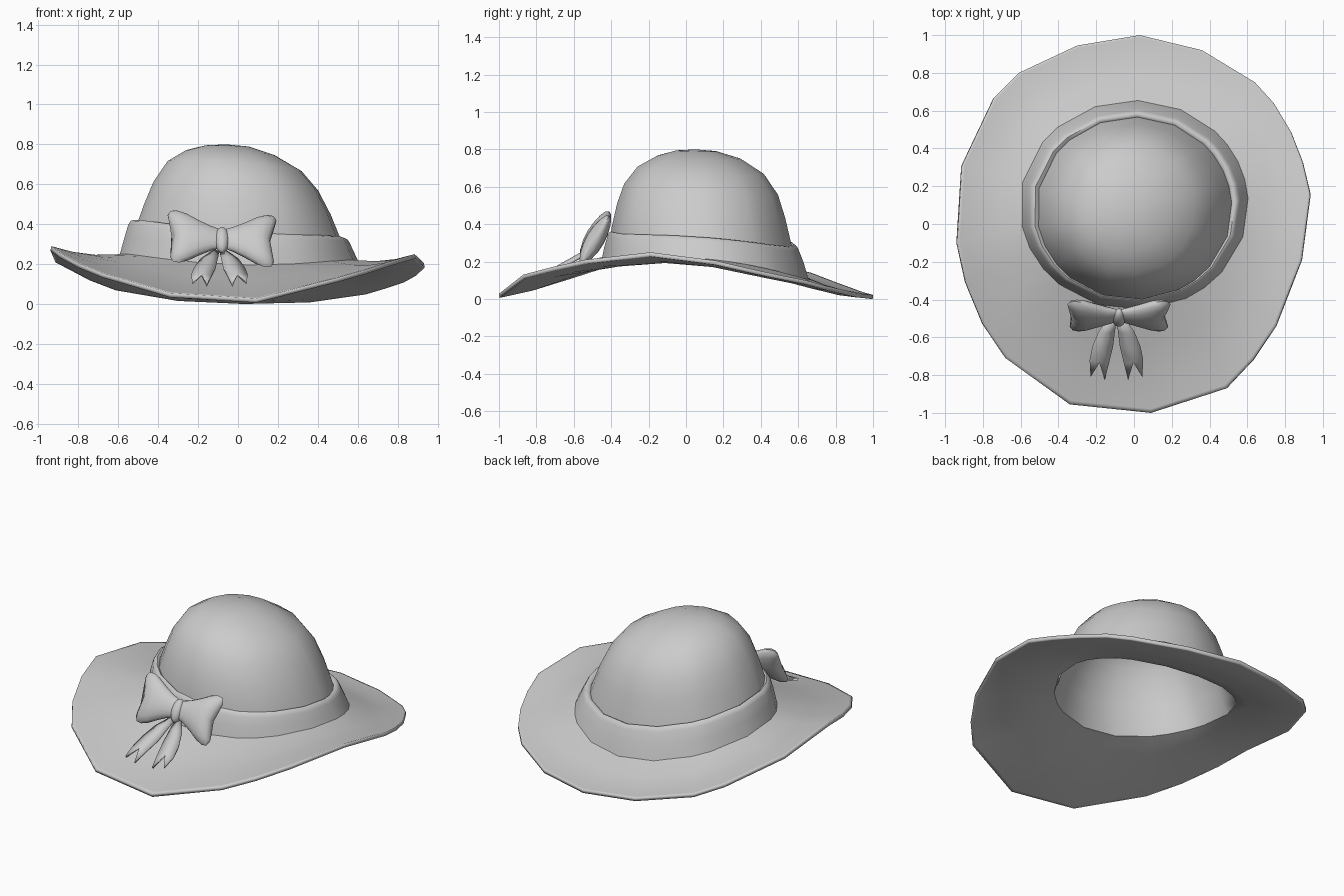
import bpy, math
from mathutils import Vector
from math import cos, sin, pi

if "Cube" in bpy.data.objects:
    bpy.data.objects.remove(bpy.data.objects["Cube"])


def make(name, verts, faces, solid=0):
    me = bpy.data.meshes.new(name)
    me.from_pydata(verts, [], faces)
    ob = bpy.data.objects.new(name, me)
    bpy.context.collection.objects.link(ob)
    if solid:
        m = ob.modifiers.new("thickness", "SOLIDIFY")
        m.thickness, m.offset = solid, -1
    return ob


def loft(rings, tip=None, cap=False):
    """Skin a list of equal-length closed rings."""
    n = len(rings[0])
    verts = [v for r in rings for v in r]
    faces = [(k*n+i, k*n+(i+1) % n, (k+1)*n+(i+1) % n, (k+1)*n+i)
             for k in range(len(rings)-1) for i in range(n)]
    last = (len(rings)-1)*n
    if tip:
        verts.append(tip)
        faces += [(last+i, last+(i+1) % n, len(verts)-1) for i in range(n)]
    if cap:
        faces += [tuple(range(n))[::-1], tuple(range(last, last+n))]
    return verts, faces


# Wavy brim edge, counter-clockwise from the right side
edge = [(.932, .16, .205), (.892, .33, .165), (.83, .49, .13), (.74, .64, .10), (.64, .75, .07),
        (.36, .92, .03), (.03, 1, .022), (-.30, .945, .037), (-.61, .80, .09), (-.74, .67, .14),
        (-.91, .31, .23), (-.935, -.10, .29), (-.89, -.31, .255), (-.80, -.53, .205),
        (-.68, -.71, .155), (-.34, -.955, .055), (.09, -1, .028), (.49, -.87, .13),
        (.63, -.72, .17), (.75, -.54, .21), (.885, -.19, .25)]
angles = [math.atan2((y-.1)/.95, x/.93) for x, y, z in edge]


def ring(cx, cy, rx, ry, z, zx, zy, z2=0):
    """Tilted ellipse: zx, zy tilt it, z2 bends it like a saddle."""
    return [(cx+rx*cos(t), cy+ry*sin(t), z+zx*cos(t)+zy*sin(t)+z2*cos(2*t)) for t in angles]


# Brim and crown as one thin shell
foot = ring(0, .1, .62, .57, .188, -.015, -.045, .04)


def between(f):
    """Brim ring part way in from the edge, sagging slightly."""
    return [tuple(Vector(a).lerp(Vector(b), f) - Vector((0, 0, .018*sin(pi*f))))
            for a, b in zip(edge, foot)]


rings = [edge, between(.04), between(.33), between(.67), foot,
         ring(0, .1, .56, .515, .20, -.018, -.045, .038),
         ring(0, .09, .54, .495, .25, -.03, -.045, .03),
         ring(0, .082, .518, .483, .345, -.035, -.045, .012),
         ring(-.006, .08, .472, .45, .475, -.025, -.038),
         ring(-.015, .08, .418, .412, .588, -.018, -.03),
         ring(-.02, .078, .34, .338, .69, -.023, -.02),
         ring(-.04, .068, .225, .225, .758, -.012, -.008),
         ring(-.055, .055, .11, .11, .792, -.003, -.002)]
make("hat_body", *loft(rings, tip=(-.06, .05, .80)), solid=.022)

# Hat band with a rounded top roll
band = [ring(0, .1, .605, .555, .19, -.015, -.045, .04),
        ring(0, .095, .582, .535, .265, -.031, -.041, .03),
        ring(0, .09, .562, .513, .325, -.043, -.037, .025),
        ring(0, .09, .55, .502, .345, -.043, -.037, .024),
        ring(0, .088, .535, .493, .35, -.043, -.037, .024),
        ring(0, .085, .52, .482, .342, -.042, -.037, .022),
        ring(0, .085, .505, .47, .325, -.042, -.037, .02)]
make("hat_band", *loft(band))

# Bow, leaning back against the band
up, out = Vector((0, .5, .87)), Vector((0, -.87, .5))
centre = Vector((-.08, -.485, .315))


def wing(name, s):
    stations = [(.015, .055, .024), (.06, .07, .036), (.12, .10, .045), (.18, .135, .05),
                (.225, .15, .046), (.258, .146, .032), (.273, .12, .012)]
    rs = []
    for d, h, th in stations:
        r = []
        for i in range(16):
            a = 2*pi*i/16
            v = sin(a)
            dd = d - .03*(1-abs(v))*(d/.26)**2
            low = .012*max(0, -v)*(d/.26)  # lower corners are tucked in
            p = centre + up*(h*v) + out*(th*cos(a)) + Vector((s*(dd-low), 0, .012-.05*s*dd))
            r.append(tuple(p))
        rs.append(r if s > 0 else r[::-1])
    make(name, *loft([r[::-1] for r in rs], cap=True))


# Forked ribbon tail lying over the brim
def tail(name, s):
    def pt(d, y, z):
        return (-.093+s*d, y, z-.012)
    v = []
    for y, z, a, b in [(-.50, .275, .0, .045), (-.57, .24, .008, .095), (-.65, .195, .018, .128)]:
        v += [pt(a, y, z), pt((a+b)/2, y-.01, z+.012), pt(b, y, z)]
    v += [pt(.04, -.74, .155), pt(.09, -.735, .165), pt(.142, -.72, .16),
          pt(.062, -.825, .112), pt(.137, -.81, .125)]
    f = [(k*3+j, k*3+3+j, k*3+4+j, k*3+1+j) for k in range(3) for j in range(2)]
    f += [(9, 12, 10), (10, 13, 11)]
    make(name, v, [q if s > 0 else q[::-1] for q in f], solid=.014)


for side, s in (("left", -1), ("right", 1)):
    wing("bow_loop_" + side, s)
    tail("bow_tail_" + side, s)

# Knot
bpy.ops.mesh.primitive_uv_sphere_add(segments=16, ring_count=10, location=centre + out*.012,
                                     rotation=(-.52, 0, 0))
knot = bpy.context.object
knot.name = "bow_knot"
knot.scale = (.036, .038, .072)

# Soft shading with crisp edges
bpy.ops.object.select_all(action='SELECT')
bpy.ops.object.shade_smooth_by_angle(angle=math.radians(50))
